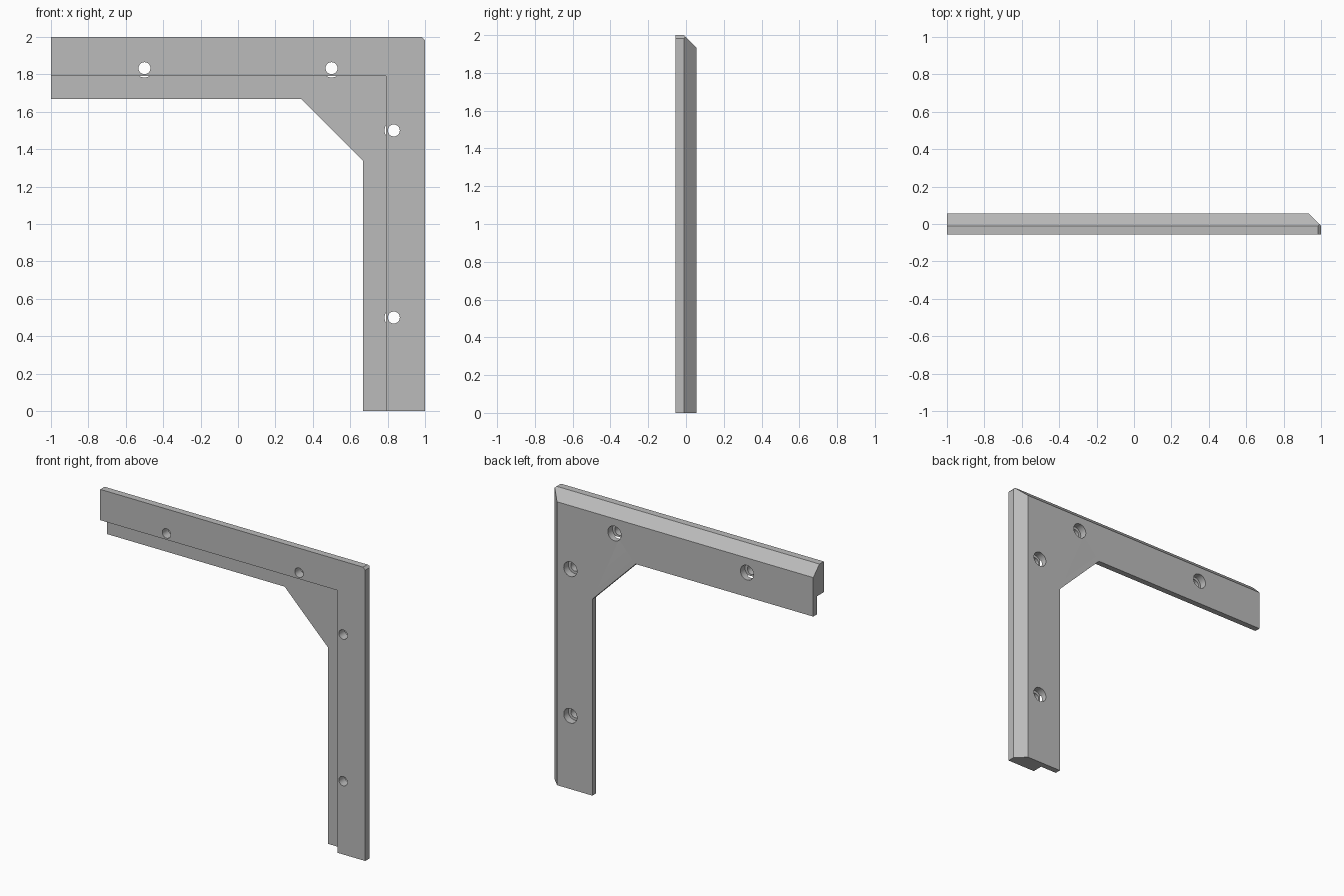
import bpy, bmesh, math
from mathutils import Vector

default = bpy.data.objects.get("Cube")
if default:
    bpy.data.objects.remove(default, do_unlink=True)

HALF = 0.0567      # half thickness
LIP = 0.0167       # front of the thin inner lip
BEVEL_Y = -0.01    # where the long outer bevels begin
ARM = 0.667        # inner edge of the upright arm
SIZE = 2.0

grey = bpy.data.materials.new("plain grey")
grey.use_nodes = True
colour = (0.5, 0.5, 0.5, 1)
grey.diffuse_color = colour
grey.node_tree.nodes["Principled BSDF"].inputs["Base Color"].default_value = colour


def prism(name, points, along):
    """Extrude a closed planar outline by a vector."""
    bm = bmesh.new()
    face = bm.faces.new([bm.verts.new(p) for p in points])
    new = bmesh.ops.extrude_face_region(bm, geom=[face])["geom"]
    bmesh.ops.translate(bm, vec=Vector(along),
                        verts=[v for v in new if isinstance(v, bmesh.types.BMVert)])
    bmesh.ops.recalc_face_normals(bm, faces=bm.faces)
    mesh = bpy.data.meshes.new(name)
    bm.to_mesh(mesh)
    bm.free()
    ob = bpy.data.objects.new(name, mesh)
    bpy.context.collection.objects.link(ob)
    return ob


def cylinder(name, x, z, radius, y0, y1):
    ring = [math.tau * i / 32 for i in range(32)]
    return prism(name, [(x + radius * math.cos(a), y0, z + radius * math.sin(a))
                        for a in ring], (0, y1 - y0, 0))


# Corner bracket blank with a diagonal brace inside the corner
outline = [(-1, 2), (1, 2), (1, 0), (ARM, 0), (ARM, 1.34), (0.34, ARM + 1), (-1, ARM + 1)]
bracket = prism("corner_bracket", [(x, -HALF, z) for x, z in outline], (0, 2 * HALF, 0))
bracket.data.materials.append(grey)

cutters = []

# Step along the inner side, leaving a thin lip at the back
step = [(-1.1, -0.1), (0.79, -0.1), (0.79, 1.79), (-1.1, 1.79)]
cutters.append(prism("step_cutter", [(x, -0.2, z) for x, z in step], (0, 0.2 + LIP, 0)))

# Long bevels on the outer back edges
bevel = [(BEVEL_Y - 0.1, 0.1), (BEVEL_Y + 0.2, -0.2), (BEVEL_Y + 0.2, 0.1)]
cutters.append(prism("top_bevel_cutter", [(-1.2, y, SIZE + d) for y, d in bevel], (2.4, 0, 0)))
cutters.append(prism("side_bevel_cutter", [(1 + d, y, -0.2) for y, d in bevel], (0, 0, 2.4)))

# Small clipped outer corner
clip = [(0.8833, 2.1), (1.1, 1.8833), (1.1, 2.1)]
cutters.append(prism("corner_cutter", [(x, -0.2, z) for x, z in clip], (0, 0.4, 0)))

# Screw holes with wide recesses from the back
for x, z in [(-0.5, 1.833), (0.5, 1.833), (0.833, 1.5), (0.833, 0.5)]:
    cutters.append(cylinder("hole_cutter", x, z, 0.032, -0.2, 0.2))
    cutters.append(cylinder("recess_cutter", x, z, 0.05, 0.0067, 0.2))

for cutter in cutters:
    cutter.hide_render = True
    mod = bracket.modifiers.new(cutter.name, "BOOLEAN")
    mod.operation = "DIFFERENCE"
    mod.solver = "EXACT"
    mod.object = cutter

# Bake the cuts and remove the cutters
graph = bpy.context.evaluated_depsgraph_get()
baked = bpy.data.meshes.new_from_object(bracket.evaluated_get(graph))
bracket.modifiers.clear()
bracket.data = baked
baked.name = "corner_bracket"
for cutter in cutters:
    bpy.data.objects.remove(cutter, do_unlink=True)

# Smooth hole walls, sharp edges elsewhere
bpy.ops.object.select_all(action="DESELECT")
bracket.select_set(True)
bpy.context.view_layer.objects.active = bracket
bpy.ops.object.shade_smooth_by_angle(angle=math.radians(30))
